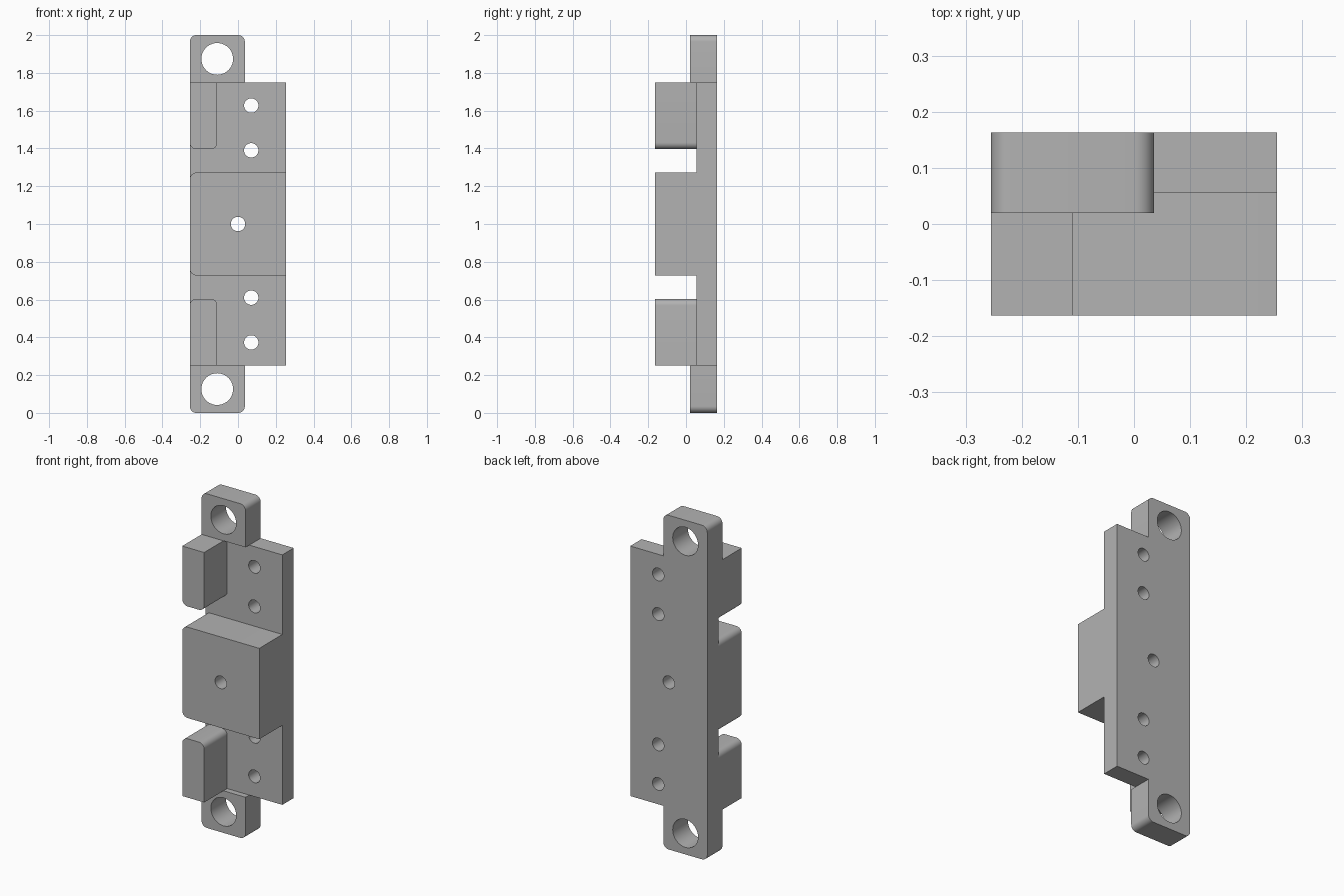
import bpy, bmesh, math
from mathutils import Vector

old = bpy.data.objects.get("Cube")
if old:
    bpy.data.objects.remove(old, do_unlink=True)

# Main measurements
HALF, TAB, POST = 0.255, 0.036, -0.11      # x: half width, tab edge, post edge
FRONT, PAD, PLATE, BACK = -0.163, 0.02, 0.055, 0.163
SHOULDER, R = 0.252, 0.035

grey = bpy.data.materials.new("plain_grey")
grey.use_nodes = True
grey.diffuse_color = (0.45, 0.45, 0.45, 1)
grey.node_tree.nodes["Principled BSDF"].inputs["Base Color"].default_value = (0.45, 0.45, 0.45, 1)


def rounded(corners, steps=8):
    """Expand (x, z, radius) right-angle corners into an outline."""
    out = []
    for i, (x, z, r) in enumerate(corners):
        p = Vector((x, z))
        if r == 0:
            out.append(p)
            continue
        a = (Vector(corners[i - 1][:2]) - p).normalized()
        b = (Vector(corners[(i + 1) % len(corners)][:2]) - p).normalized()
        c = p + r * (a + b)
        for k in range(steps + 1):
            t = math.pi / 2 * k / steps
            out.append(c - r * (b * math.cos(t) + a * math.sin(t)))
    return out


def prism(name, outline, y0, y1):
    """Extrude an x-z outline from y0 to y1."""
    bm = bmesh.new()
    face = bm.faces.new([bm.verts.new((p.x, y0, p.y)) for p in outline])
    ext = bmesh.ops.extrude_face_region(bm, geom=[face])
    moved = [v for v in ext["geom"] if isinstance(v, bmesh.types.BMVert)]
    bmesh.ops.translate(bm, verts=moved, vec=(0, y1 - y0, 0))
    bmesh.ops.recalc_face_normals(bm, faces=bm.faces)
    mesh = bpy.data.meshes.new(name)
    bm.to_mesh(mesh)
    bm.free()
    mesh.materials.append(grey)
    obj = bpy.data.objects.new(name, mesh)
    bpy.context.collection.objects.link(obj)
    return obj


def flip(corners):
    """Mirror corners between the lower and upper half."""
    return [(x, 2 - z, r) for x, z, r in reversed(corners)]


def combine(target, other, operation):
    mod = target.modifiers.new(operation.lower(), "BOOLEAN")
    mod.operation, mod.solver, mod.object = operation, "EXACT", other
    bpy.context.view_layer.objects.active = target
    bpy.ops.object.modifier_apply(modifier=mod.name)
    bpy.data.objects.remove(other, do_unlink=True)


# Back plate with a narrow tab at each end
lower = [(-HALF, 0, R), (TAB, 0, R), (TAB, SHOULDER, 0), (HALF, SHOULDER, 0)]
bracket = prism("mounting_bracket", rounded(lower + flip(lower)), PLATE, BACK)

# Centre block, rounded on its right-hand corners
block = [(-HALF, 0.728, R), (HALF, 0.728, 0), (HALF, 1.272, 0), (-HALF, 1.272, R)]
combine(bracket, prism("centre_block", rounded(block), FRONT, PLATE), "UNION")

# Thickened tabs and guide posts at both ends
pad = [(-HALF, 0, R), (TAB, 0, R), (TAB, SHOULDER, 0), (-HALF, SHOULDER, 0)]
post = [(-HALF, SHOULDER, 0), (POST, SHOULDER, 0), (POST, 0.604, R), (-HALF, 0.604, R)]
for mirror in (list, flip):
    combine(bracket, prism("tab_pad", rounded(mirror(pad)), PAD, PLATE), "UNION")
    combine(bracket, prism("guide_post", rounded(mirror(post)), FRONT, PLATE), "UNION")

# Through holes: large in the tabs, small in the plate and block
holes = [(0, 1, 0.038)]
for x, z, r in [(POST, 0.126, 0.084), (0.07, 0.373, 0.038), (0.07, 0.61, 0.038)]:
    holes += [(x, z, r), (x, 2 - z, r)]
for x, z, r in holes:
    ring = [Vector((x + r * math.cos(a), z + r * math.sin(a)))
            for a in (math.tau * k / 40 for k in range(40))]
    cutter = prism("hole_cutter", ring, -0.3, 0.3)
    cutter.hide_render = True
    combine(bracket, cutter, "DIFFERENCE")

# Smooth the rounds and holes, keep the edges crisp
bpy.ops.object.select_all(action="DESELECT")
bracket.select_set(True)
bpy.context.view_layer.objects.active = bracket
bpy.ops.object.shade_smooth_by_angle(angle=math.radians(30))
